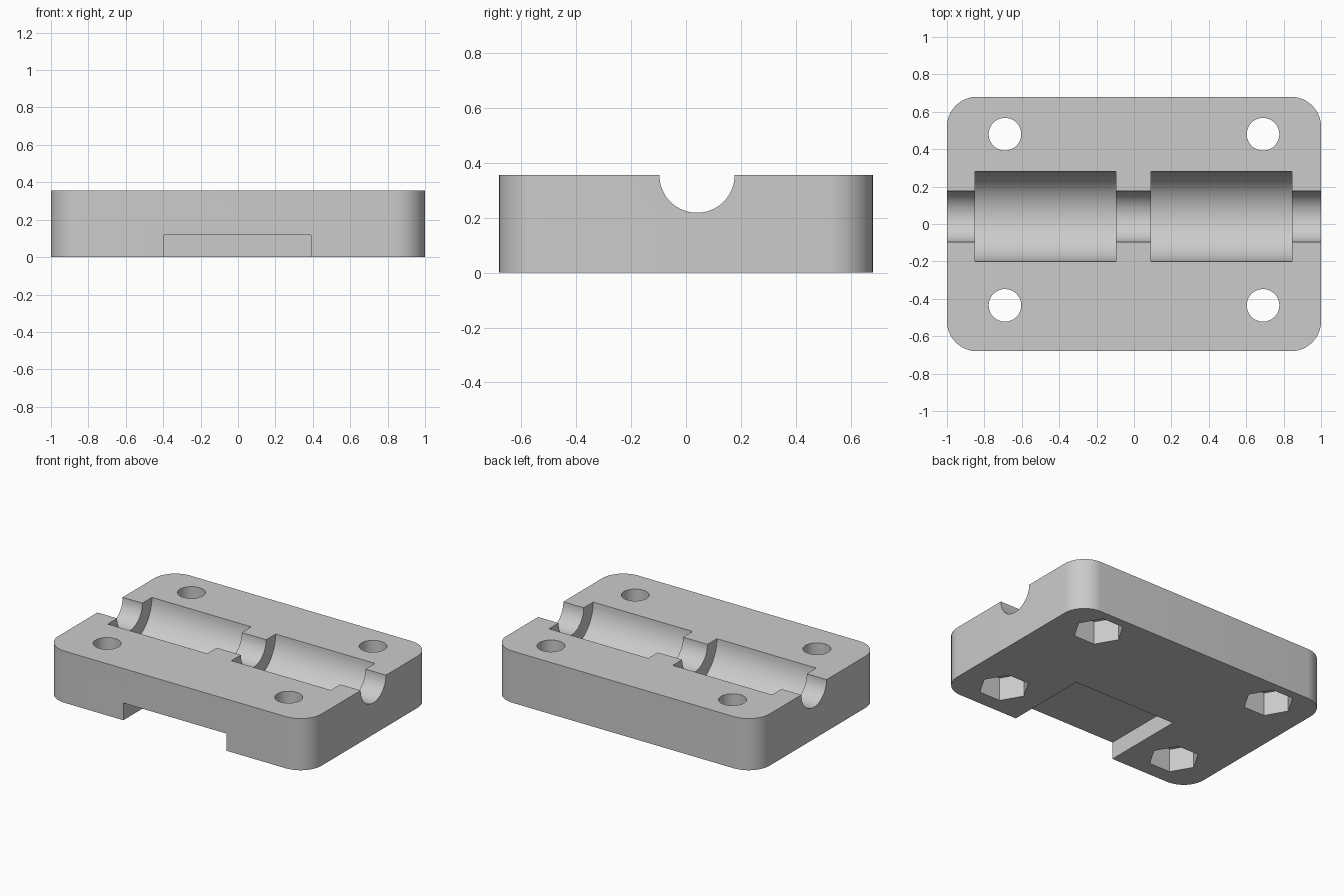
import bpy, bmesh, math
from mathutils import Matrix, Vector

if "Cube" in bpy.data.objects:
    bpy.data.objects.remove(bpy.data.objects["Cube"], do_unlink=True)

WIDTH, DEPTH, HEIGHT = 2.0, 1.36, 0.355
CORNER = 0.16
GROOVE_Y = 0.04

grey = bpy.data.materials.new("plain_grey")
grey.use_nodes = True
colour = (0.6, 0.6, 0.6, 1.0)
grey.diffuse_color = colour
grey.node_tree.nodes["Principled BSDF"].inputs["Base Color"].default_value = colour


def add_object(name, bm):
    mesh = bpy.data.meshes.new(name)
    bm.to_mesh(mesh)
    bm.free()
    mesh.materials.append(grey)
    obj = bpy.data.objects.new(name, mesh)
    bpy.context.collection.objects.link(obj)
    return obj


def box(name, low, high):
    low, high = Vector(low), Vector(high)
    bm = bmesh.new()
    bmesh.ops.create_cube(bm, size=1, matrix=Matrix.Translation((low + high) / 2)
                          @ Matrix.Diagonal((*(high - low), 1)))
    return add_object(name, bm)


def prism(name, start, end, radius, sides):
    """Cylinder or prism between two points."""
    start, end = Vector(start), Vector(end)
    axis = end - start
    turn = axis.to_track_quat('Z', 'Y').to_matrix().to_4x4()
    bm = bmesh.new()
    bmesh.ops.create_cone(bm, cap_ends=True, segments=sides, radius1=radius,
                          radius2=radius, depth=axis.length,
                          matrix=Matrix.Translation((start + end) / 2) @ turn)
    return add_object(name, bm)


def hexagon(name, x, y, low, high, radius):
    """Six-sided prism with corners pointing along x."""
    bm = bmesh.new()
    ring = [bm.verts.new((x + radius * math.cos(i * math.pi / 3),
                          y + radius * math.sin(i * math.pi / 3), low)) for i in range(6)]
    base = bm.faces.new(ring)
    top = bmesh.ops.extrude_face_region(bm, geom=[base])["geom"]
    bmesh.ops.translate(bm, vec=(0, 0, high - low),
                        verts=[v for v in top if isinstance(v, bmesh.types.BMVert)])
    bmesh.ops.recalc_face_normals(bm, faces=bm.faces)
    return add_object(name, bm)


# Block with rounded vertical corners
block = box("bearing_block", (-WIDTH / 2, -DEPTH / 2, 0), (WIDTH / 2, DEPTH / 2, HEIGHT))
bm = bmesh.new()
bm.from_mesh(block.data)
upright = [e for e in bm.edges if abs(e.verts[0].co.z - e.verts[1].co.z) > 0.1]
bmesh.ops.bevel(bm, geom=upright, offset=CORNER, segments=12, profile=0.5, affect='EDGES')
bm.to_mesh(block.data)
bm.free()

# Shaft channel and two wider bearing seats
cutters = [prism("shaft_channel", (-1.1, GROOVE_Y, HEIGHT), (1.1, GROOVE_Y, HEIGHT), 0.137, 64)]
for x in (-0.85, 0.09):
    cutters.append(prism("bearing_seat", (x, GROOVE_Y, HEIGHT),
                         (x + 0.755, GROOVE_Y, HEIGHT), 0.24, 64))

# Bolt holes with nut pockets underneath
for x in (-0.69, 0.69):
    for y in (-0.435, 0.48):
        cutters.append(prism("bolt_hole", (x, y, -0.1), (x, y, HEIGHT + 0.1), 0.087, 48))
        cutters.append(hexagon("nut_pocket", x, y, -0.1, 0.16, 0.16))

# Notch under the front edge
cutters.append(box("front_notch", (-0.395, -0.8, -0.1), (0.39, -0.095, 0.118)))

bpy.ops.object.select_all(action='DESELECT')
bpy.context.view_layer.objects.active = block
block.select_set(True)
for cutter in cutters:
    mod = block.modifiers.new("cut", 'BOOLEAN')
    mod.operation = 'DIFFERENCE'
    mod.solver = 'EXACT'
    mod.object = cutter
    bpy.ops.object.modifier_apply(modifier=mod.name)
    bpy.data.objects.remove(cutter, do_unlink=True)

bpy.ops.object.shade_smooth_by_angle(angle=math.radians(30))
